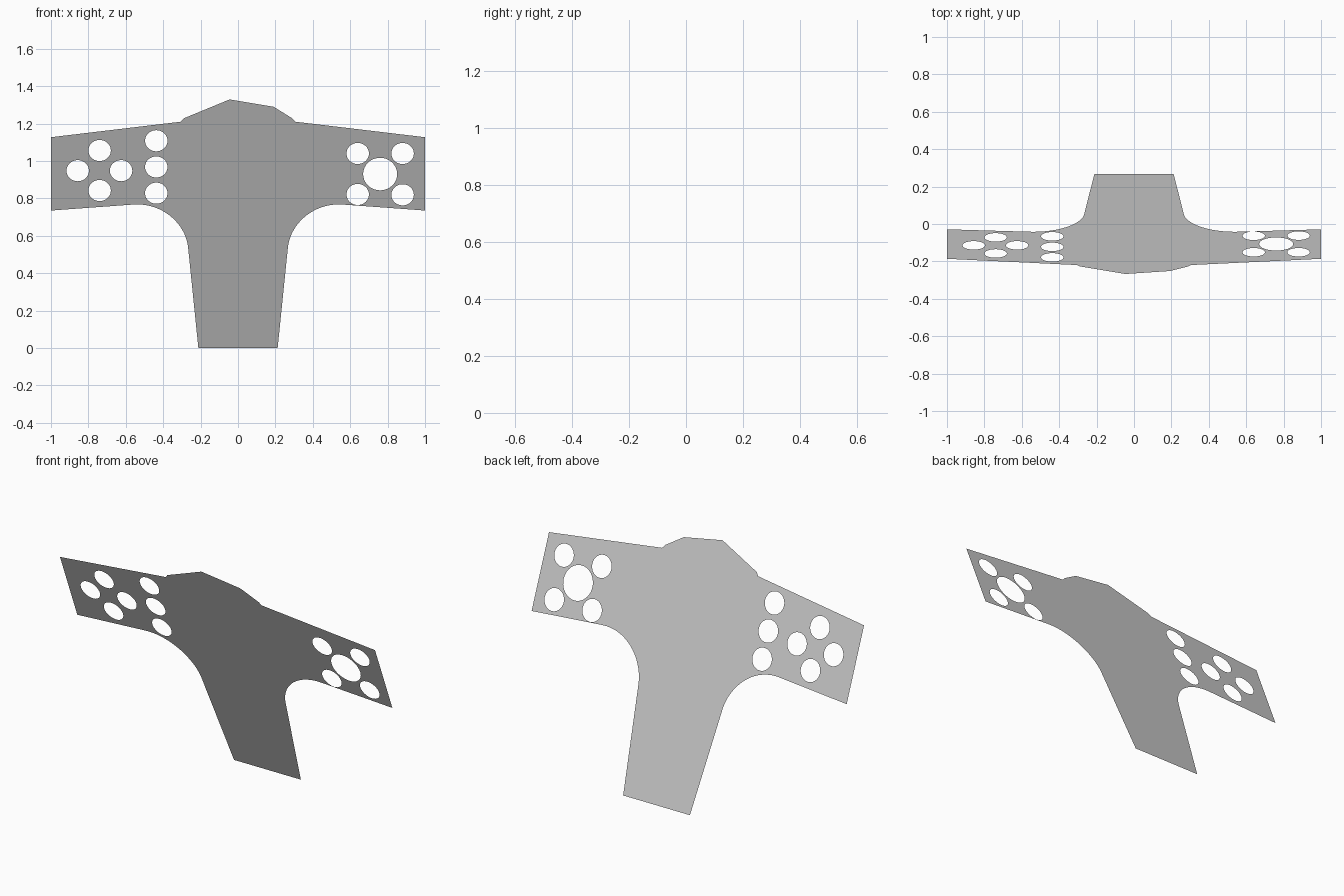
import bpy, bmesh, math
from mathutils import Vector, geometry

if "Cube" in bpy.data.objects:
    bpy.data.objects.remove(bpy.data.objects["Cube"])

SLOPE = 0.402  # backward lean of the sheet (y per unit z)


def on_plane(x, z):
    return Vector((x, 0.267 - SLOPE * z, z))


def add_loop(bm, pts):
    vs = [bm.verts.new(on_plane(x, z)) for x, z in pts]
    return [bm.edges.new((a, b)) for a, b in zip(vs, vs[1:] + vs[:1])]


def ellipse(cx, cz, rx, rz, n=40):
    return [(cx + rx * math.cos(2 * math.pi * i / n),
             cz + rz * math.sin(2 * math.pi * i / n)) for i in range(n)]


# rounded underarm joining stem and arm
ctrl = [Vector(p) for p in ((0.267, 0.54), (0.28, 0.66), (0.40, 0.778), (0.56, 0.767))]
curve = [(p.x, p.y) for p in geometry.interpolate_bezier(*ctrl, 20)]

# T-shaped outline
side = [(0.212, 0)] + curve + [(1, 0.735), (1, 1.127), (0.305, 1.21)]
crown = [(0.29, 1.228), (0.19, 1.29), (-0.045, 1.329), (-0.29, 1.228)]
outline = side + crown + [(-x, z) for x, z in reversed(side)]

# round holes in both arms
small = [(-0.857, 0.948), (-0.74, 1.056), (-0.74, 0.842), (-0.625, 0.948),
         (-0.437, 1.108), (-0.437, 0.968), (-0.437, 0.828),
         (0.64, 1.04), (0.88, 1.04), (0.64, 0.821), (0.88, 0.819)]

bm = bmesh.new()
edges = add_loop(bm, outline)
for x, z in small:
    edges += add_loop(bm, ellipse(x, z, 0.06, 0.0565))
edges += add_loop(bm, ellipse(0.76, 0.93, 0.091, 0.087))

# fill the sheet around the holes
normal = Vector((0, -1, -SLOPE)).normalized()
bmesh.ops.triangle_fill(bm, use_beauty=True, use_dissolve=False, edges=edges, normal=normal)
for f in bm.faces:
    f.normal_update()
    if f.normal.dot(normal) < 0:
        f.normal_flip()

mesh = bpy.data.meshes.new("perforated_sheet")
bm.to_mesh(mesh)
bm.free()
bpy.context.collection.objects.link(bpy.data.objects.new("perforated_sheet", mesh))
